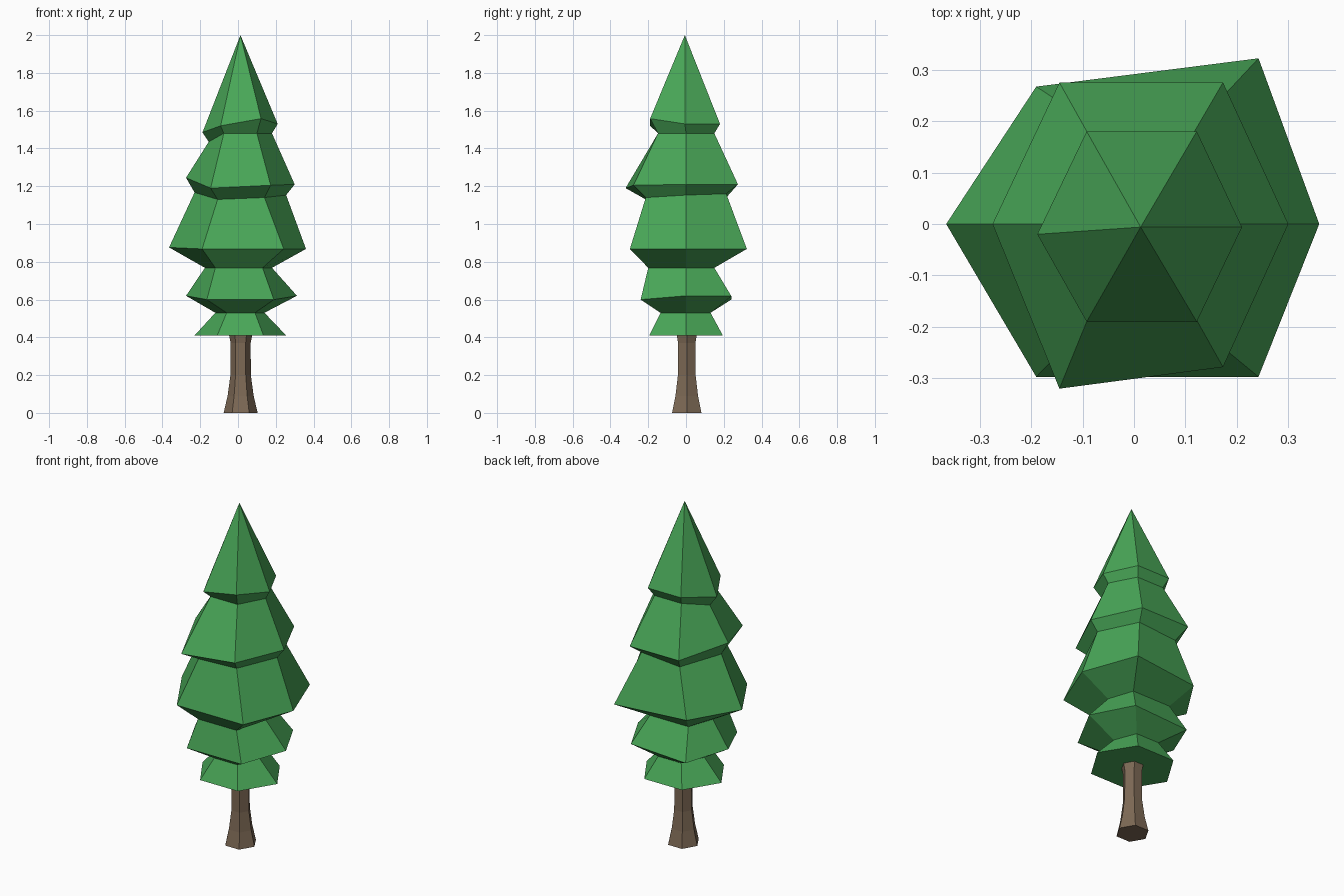
import bpy, bmesh, math
from mathutils import Vector

if "Cube" in bpy.data.objects:
    bpy.data.objects.remove(bpy.data.objects["Cube"])


def material(name, colour):
    m = bpy.data.materials.new(name)
    m.diffuse_color = (*colour, 1)
    m.use_nodes = True
    m.node_tree.nodes["Principled BSDF"].inputs["Base Color"].default_value = m.diffuse_color
    return m


def build(name, rings, mat, apex=None):
    """Skin a stack of six-sided rings; close the ends with a face or a point."""
    bm = bmesh.new()
    loops = [[bm.verts.new(p) for p in ring] for ring in rings]
    for low, high in zip(loops, loops[1:]):
        for i in range(6):
            j = (i + 1) % 6
            bm.faces.new((low[i], low[j], high[j], high[i]))
    bm.faces.new(loops[0][::-1])
    if apex:
        tip = bm.verts.new(apex)
        for i in range(6):
            bm.faces.new((loops[-1][i], loops[-1][(i + 1) % 6], tip))
    else:
        bm.faces.new(loops[-1])
    bmesh.ops.recalc_face_normals(bm, faces=bm.faces[:])
    me = bpy.data.meshes.new(name)
    bm.to_mesh(me)
    bm.free()
    me.materials.append(mat)
    ob = bpy.data.objects.new(name, me)
    bpy.context.collection.objects.link(ob)
    return ob


def ring(left, right, inner_left, inner_right, front, back, z, nudge={}):
    """Hexagon, counter-clockwise from the right corner; nudge moves single corners."""
    pts = [Vector(p) for p in (
        (right, 0, z), (inner_right, back, z), (inner_left, back, z),
        (left, 0, z), (inner_left, front, z), (inner_right, front, z))]
    for i, d in nudge.items():
        pts[i] += Vector(d)
    return pts


green = material("leaf green", (0.066, 0.385, 0.096))
brown = material("bark brown", (0.205, 0.141, 0.091))

# Foliage: alternating wide skirts and narrow waists, slightly irregular
foliage = [
    ring(-0.23, 0.255, -0.11, 0.135, -0.195, 0.195, 0.41),
    ring(-0.12, 0.14, -0.06, 0.09, -0.135, 0.13, 0.53),
    ring(-0.275, 0.312, -0.165, 0.19, -0.24, 0.24, 0.60,
         {0: (0, 0, 0.02), 1: (0, 0, 0.018), 3: (0, 0, 0.02)}),
    ring(-0.175, 0.18, -0.12, 0.13, -0.20, 0.15, 0.768),
    ring(-0.365, 0.36, -0.19, 0.242, -0.297, 0.297, 0.868,
         {1: (0, 0.025, 0), 2: (0, -0.03, 0), 3: (0, 0, 0.008)}),
    ring(-0.23, 0.255, -0.108, 0.14, -0.213, 0.213, 1.14,
         {0: (0, 0, 0.013), 1: (0, 0, 0.02), 3: (0, 0, 0.027), 4: (0, 0, -0.01)}),
    ring(-0.275, 0.30, -0.145, 0.173, -0.278, 0.275, 1.21,
         {3: (0, 0, 0.035), 4: (0, -0.042, -0.02), 5: (0, 0, -0.005)}),
    ring(-0.155, 0.18, -0.075, 0.10, -0.148, 0.15, 1.48,
         {3: (0, 0, -0.045)}),
    ring(-0.188, 0.21, -0.092, 0.122, -0.19, 0.18, 1.53,
         {0: (0, -0.006, 0), 3: (0, -0.02, -0.045), 4: (0, 0, -0.01), 5: (0, 0, 0.028)}),
]
build("foliage", foliage, green, apex=(0.013, -0.006, 2.0))

# Trunk: flared at the foot and slightly at the top
profile = [(0.09, 0), (0.069, 0.09), (0.054, 0.2), (0.053, 0.37), (0.062, 0.415)]
trunk = [[(0.014 + r * math.cos(k * math.pi / 3), 0.004 + r * math.sin(k * math.pi / 3), z)
          for k in range(6)] for r, z in profile]
build("trunk", trunk, brown)
